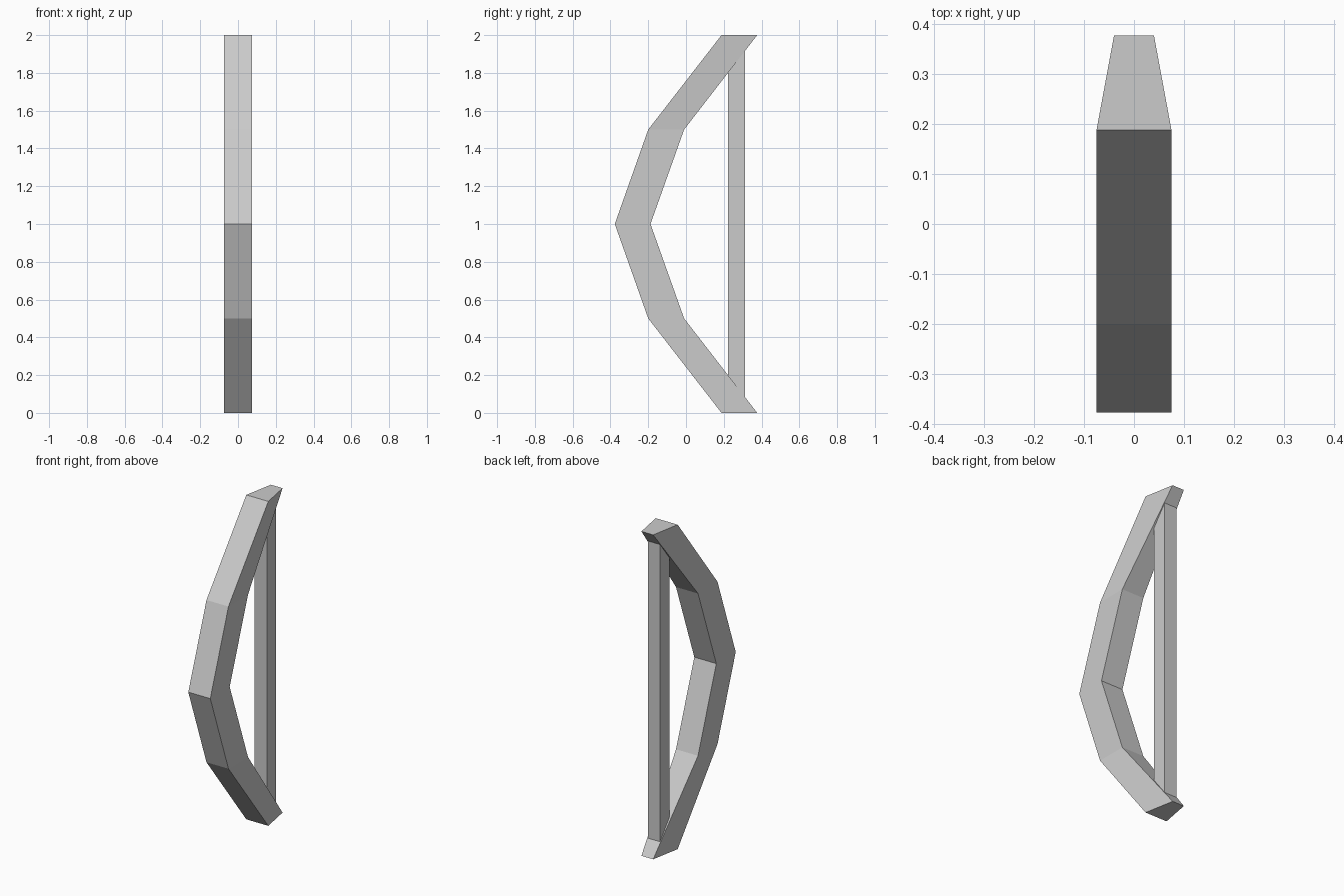
import bpy, bmesh

if "Cube" in bpy.data.objects:
    bpy.data.objects.remove(bpy.data.objects["Cube"])

grey = bpy.data.materials.new("plain grey")
grey.diffuse_color = (0.6, 0.6, 0.6, 1)
grey.use_nodes = True
grey.node_tree.nodes["Principled BSDF"].inputs["Base Color"].default_value = grey.diffuse_color


def make_object(name, bm):
    bmesh.ops.recalc_face_normals(bm, faces=bm.faces)
    mesh = bpy.data.meshes.new(name)
    bm.to_mesh(mesh)
    bm.free()
    mesh.materials.append(grey)
    obj = bpy.data.objects.new(name, mesh)
    bpy.context.collection.objects.link(obj)
    return obj


def loft(name, sections):
    """Join four-sided sections (z, front y, back y, front half width, back half width)."""
    bm = bmesh.new()
    rings = [[bm.verts.new(p) for p in ((-wf, yf, z), (wf, yf, z), (wb, yb, z), (-wb, yb, z))]
             for z, yf, yb, wf, wb in sections]
    for a, b in zip(rings, rings[1:]):
        for i in range(4):
            j = (i + 1) % 4
            bm.faces.new((a[i], a[j], b[j], b[i]))
    bm.faces.new(rings[0])
    bm.faces.new(rings[-1])
    return make_object(name, bm)


# Bent bow: upper half sections, mirrored downward about z = 1
upper = [(1.0, -0.377, -0.188, 0.075, 0.075),
         (1.5, -0.20, -0.01, 0.075, 0.075),
         (2.0, 0.188, 0.377, 0.075, 0.04)]
lower = [(2 - s[0],) + s[1:] for s in reversed(upper[1:])]
loft("bow_limbs", lower + upper)

# Straight square string, its ends buried in the limb tips
loft("bow_string", [(z, 0.222, 0.312, 0.042, 0.042) for z in (0.075, 1.925)])
